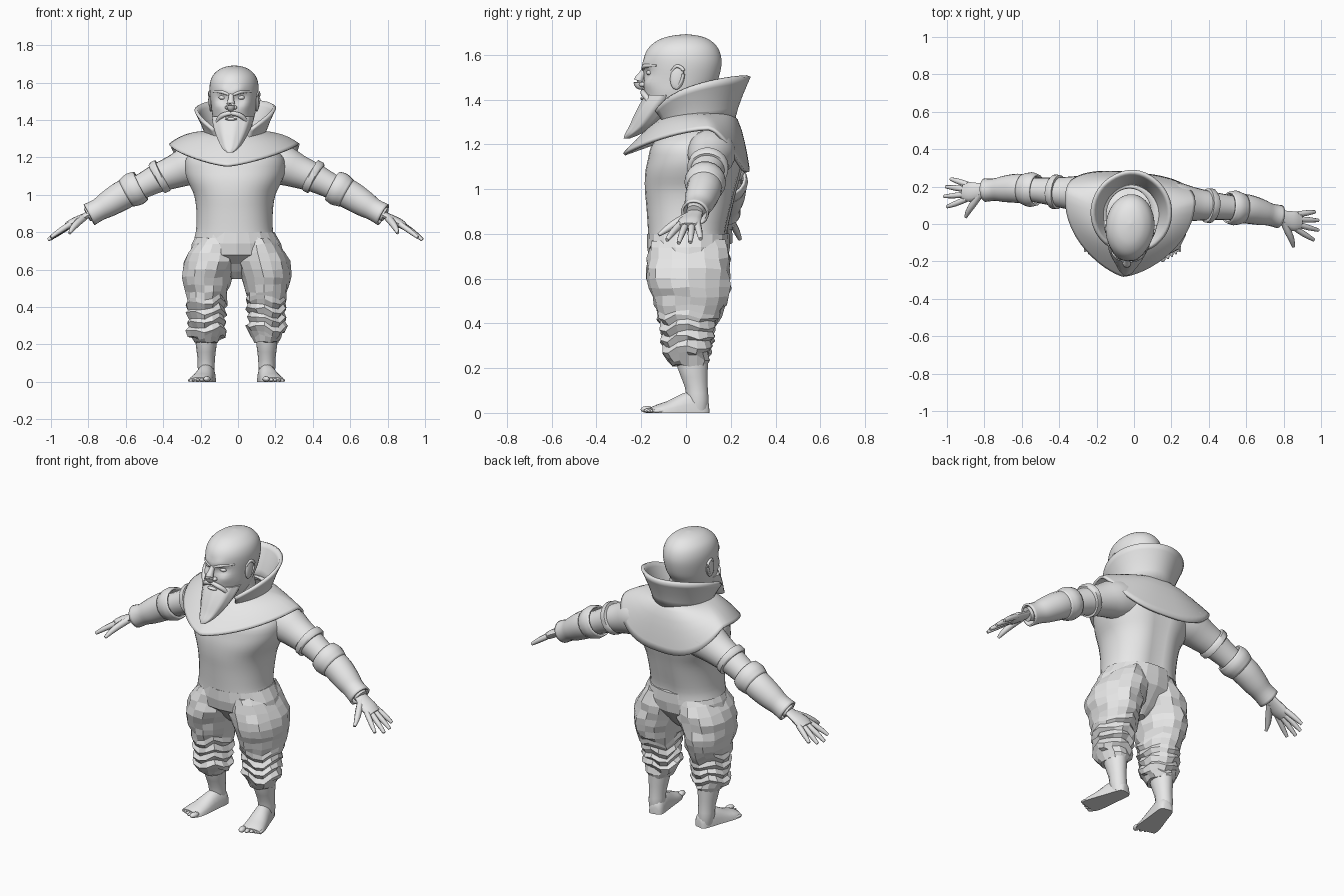
import bpy, bmesh, math, random
from mathutils import Vector, Matrix

random.seed(4)
cube = bpy.data.objects.get("Cube")
if cube:
    bpy.data.objects.remove(cube)

grey = bpy.data.materials.new("plain grey")
grey.use_nodes = True
grey.diffuse_color = (0.8, 0.8, 0.8, 1)
grey.node_tree.nodes["Principled BSDF"].inputs["Base Color"].default_value = (0.8, 0.8, 0.8, 1)

# The upper body is turned slightly about its own axis
PIVOT = Matrix.Translation((0, 0.13, 0))
TURN = Matrix.Translation((-0.008, 0, 0)) @ PIVOT @ Matrix.Rotation(-0.09, 4, 'Z') @ PIVOT.inverted()
STILL = Matrix.Translation((-0.008, 0, 0))


def finish(name, bm, place=TURN, smooth=50, thick=0):
    bmesh.ops.recalc_face_normals(bm, faces=bm.faces)
    mesh = bpy.data.meshes.new(name)
    bm.to_mesh(mesh)
    bm.free()
    mesh.transform(place)
    mesh.materials.append(grey)
    obj = bpy.data.objects.new(name, mesh)
    bpy.context.collection.objects.link(obj)
    if thick:
        mod = obj.modifiers.new("thickness", 'SOLIDIFY')
        mod.thickness, mod.offset = thick, 0
    if smooth:
        bpy.ops.object.select_all(action='DESELECT')
        obj.select_set(True)
        bpy.context.view_layer.objects.active = obj
        bpy.ops.object.shade_smooth_by_angle(angle=math.radians(smooth))


def skin(rings, closed=True, caps=True):
    """Bridge a list of point rings into a surface."""
    bm = bmesh.new()
    rows = [[bm.verts.new(p) for p in ring] for ring in rings]
    n = len(rows[0])
    for a, b in zip(rows, rows[1:]):
        for i in range(n if closed else n - 1):
            j = (i + 1) % n
            bm.faces.new((a[i], a[j], b[j], b[i]))
    if caps:
        bm.faces.new(rows[0])
        bm.faces.new(rows[-1])
    return bm


def resample(rows, k):
    """Smooth a table of profile rows with k steps per span."""
    out = []
    for i in range(len(rows) - 1):
        p0, p1, p2, p3 = rows[max(i - 1, 0)], rows[i], rows[i + 1], rows[min(i + 2, len(rows) - 1)]
        for s in range(k):
            t = s / k
            out.append([b + t / 2 * (c - a + t * (2*a - 5*b + 4*c - d + t * (3*(b - c) + d - a)))
                        for a, b, c, d in zip(p0, p1, p2, p3)])
    return out + [list(rows[-1])]


def power(v, p):
    return math.copysign(abs(v) ** p, v)


def loft(rows, n=28, k=3, p=1.0, x=0, ripple=0, jitter=0):
    """Stack ellipses given as (y centre, z, x radius, y radius)."""
    rings = []
    for cy, z, rx, ry in resample(rows, k):
        ring = []
        for i in range(n):
            a = math.tau * i / n
            r = 1 + ripple * math.cos(9 * a) + random.uniform(-jitter, jitter)
            ring.append((x + rx * r * power(math.cos(a), p), cy + ry * r * power(math.sin(a), p),
                         z + random.uniform(-jitter, jitter) * 0.1))
        rings.append(ring)
    return skin(rings)


def tube(rows, n=14, k=3, flat=1.0, caps=True):
    """Sweep a round section along rows of (x, y, z, radius)."""
    rows = resample(rows, k)
    pts = [Vector(r[:3]) for r in rows]
    rings = []
    for i, p in enumerate(pts):
        t = (pts[min(i + 1, len(pts) - 1)] - pts[max(i - 1, 0)]).normalized()
        u = t.cross(Vector((0, 0, 1))).normalized()
        v = t.cross(u)
        r = rows[i][3]
        rings.append([p + r * (math.cos(a) * u + math.sin(a) * flat * v)
                      for a in (math.tau * j / n for j in range(n))])
    return skin(rings, caps=caps)


def ball(centre, size, tilt=0):
    bm = bmesh.new()
    bmesh.ops.create_uvsphere(bm, u_segments=16, v_segments=10, radius=1)
    bm.transform(Matrix.Translation(centre) @ Matrix.Rotation(tilt, 4, 'X') @ Matrix.Diagonal((*size, 1)))
    return bm


# Torso and neck, with a groove along the spine
torso = loft([(.01, .77, .215, .178), (.01, .82, .205, .18), (.018, .92, .205, .195), (.024, 1.0, .218, .208),
              (.034, 1.07, .25, .216), (.045, 1.13, .268, .215), (.05, 1.2, .26, .2),
              (.06, 1.26, .19, .15), (.03, 1.31, .11, .1), (.01, 1.44, .09, .09)], n=36, p=0.9)
for v in torso.verts:
    if v.co.y > .1:
        v.co.y -= .018 * math.exp(-(v.co.x / .045) ** 2)
finish("torso", torso)

# Head, with the face pushed in and out around sockets, brows, cheeks and mouth
head = loft([(-.03, 1.33, .07, .09), (-.045, 1.38, .1, .13), (-.04, 1.43, .114, .15),
             (-.025, 1.48, .121, .165), (-.016, 1.55, .13, .174), (-.015, 1.6, .128, .17),
             (-.012, 1.64, .112, .148), (-.008, 1.67, .08, .108), (-.004, 1.685, .045, .06),
             (0, 1.692, .004, .004)], n=44, k=4)
for v in head.verts:
    if v.co.y < -.03:
        for bx, bz, r, push in ((.05, 1.52, .026, .022), (.045, 1.552, .028, -.014),
                                (.075, 1.475, .03, -.014), (0, 1.415, .025, .012), (0, 1.545, .02, -.008)):
            d = (abs(v.co.x) - bx) ** 2 + (v.co.z - bz) ** 2
            v.co.y += push * math.exp(-d / r ** 2)
finish("head", head)
finish("beard", loft([(-.095, 1.42, .112, .085), (-.122, 1.38, .105, .083), (-.158, 1.33, .088, .073),
                      (-.198, 1.28, .064, .056), (-.24, 1.245, .04, .034), (-.268, 1.225, .014, .012)],
                     n=36, ripple=0.03))
finish("nose", tube([(0, -.176, 1.55, .012), (0, -.197, 1.515, .015), (0, -.213, 1.485, .022),
                     (0, -.21, 1.465, .02), (0, -.19, 1.455, .012)]))
finish("lower_lip", ball((0, -.192, 1.405), (.032, .014, .008)))
for s, side in ((1, "left"), (-1, "right")):
    finish(side + "_nostril", ball((s * .02, -.193, 1.467), (.013, .016, .011)))
    finish(side + "_eye", ball((s * .049, -.157, 1.52), (.021, .017, .012)))
    finish(side + "_eyebrow", tube([(s * .012, -.191, 1.535, .007), (s * .05, -.18, 1.55, .01),
                                    (s * .1, -.122, 1.552, .005)], n=8))
    finish(side + "_moustache", tube([(0, -.192, 1.437, .011), (s * .04, -.188, 1.428, .013),
                                      (s * .07, -.168, 1.405, .012), (s * .088, -.148, 1.37, .006)], n=10))
    finish(side + "_ear", ball((s * .124, -.028, 1.5), (.011, .032, .056), -.15))
    finish(side + "_ear_rim", tube([(s * .125, -.055, 1.525, .005), (s * .13, -.03, 1.55, .008),
                                    (s * .134, 0, 1.53, .008), (s * .13, -.01, 1.48, .007),
                                    (s * .122, -.035, 1.45, .007)], n=8))

# Tall open collar, highest at the back
STEPS = 40
collar = []
for f in (0, .3, .6, .85, 1):
    flare, ring = f ** 1.3, []
    for i in range(STEPS + 1):
        t = 2 * i / STEPS - 1
        a = t * math.radians(150)
        back = 1 + .03 * max(math.cos(a), 0) ** 8
        low, high = 1.31 - .03 * abs(t), 1.505 - .15 * abs(t) ** 2.5
        ring.append(((.145 + .065 * flare) * math.sin(a),
                     .05 + .01 * f + (.155 + .06 * flare) * back * math.cos(a), low + (high - low) * f))
    collar.append(ring)
finish("collar", skin(collar, closed=False, caps=False), thick=.018)

# Shoulder mantle: pointed in front, flat over the shoulders, hanging at the back
mantle = []
for f in (0, .2, .4, .6, .75, .86, .94, 1):
    ring = []
    for i in range(56):
        a = math.tau * i / 56
        c, s = math.cos(a), math.sin(a)
        back, front = max(c, 0), max(-c, 0)
        rim = Vector((.345 * power(s, .75 if c > 0 else 1.45), .13 + .14 * back ** .8 - .41 * front,
                      1.268 - .193 * back ** 1.4 - .113 * front ** 1.6))
        neck = Vector((.12 * s, .05 + .14 * c, 1.335 - .01 * front))
        p = neck.lerp(rim, f)
        p.z = neck.z + (rim.z - neck.z) * f ** (2.6 - 1.4 * front - .2 * back)
        p.x -= .012
        ring.append(p)
    mantle.append(ring)
finish("mantle", skin(mantle, caps=False), thick=.014)

# Arms, gauntlets and hands
Y, PALM = .135, .098
for s, side in ((1, "left"), (-1, "right")):
    def limb(name, rows, **kw):
        thick = kw.pop("thick", 0)
        finish(side + "_" + name, tube([(s * x, y, z, r) for x, y, z, r in rows], **kw), thick=thick)

    limb("arm", [(.14, Y, 1.17, .1), (.24, Y, 1.16, .108), (.33, Y, 1.125, .09), (.42, Y, 1.09, .077),
                 (.52, Y, 1.04, .066), (.6, Y, 1.0, .062), (.7, Y - .01, .945, .052), (.8, Y - .025, .893, .038)], n=20)
    limb("arm_band", [(.393, Y, 1.106, .083), (.398, Y, 1.103, .092), (.424, Y, 1.091, .092),
                      (.429, Y, 1.088, .083)], n=22, k=1)
    limb("gauntlet", [(.52, Y, 1.045, .08), (.56, Y, 1.025, .073), (.62, Y, .993, .073),
                      (.69, Y - .01, .95, .065), (.74, Y - .018, .92, .055), (.79, Y - .025, .893, .058)],
         n=20, caps=False, thick=.01)
    limb("elbow_cuff", [(.515, Y, 1.048, .08), (.55, Y, 1.03, .088), (.59, Y, 1.008, .076)],
         n=18, caps=False, thick=.01)
    limb("palm", [(.77, Y - .02, .908, .034), (.82, PALM + .005, .88, .043), (.87, PALM - .005, .853, .053),
                  (.905, PALM - .005, .832, .046)], flat=.45)
    # Four fanned fingers, each dropping towards its tip
    for i, reach in enumerate((.085, .105, .1, .078)):
        y0, fan = PALM - .045 + .026 * i, (-.05, -.022, .004, .022)[i]
        limb("finger_%d" % (i + 1), [(.885, y0, .843, .016), (.9 + reach * .5, y0 + fan * .6, .83 - reach * .3, .0145),
                                     (.9 + reach, y0 + fan, .83 - reach * .68, .009)], n=8)
    limb("thumb", [(.815, PALM - .01, .88, .02), (.845, PALM - .065, .85, .019), (.868, PALM - .108, .82, .015),
                   (.88, PALM - .142, .795, .008)], n=8)

# Baggy breeches with creased, faceted cloth
finish("breeches_seat", loft([(.01, .8, .205, .185), (.01, .74, .238, .186), (.012, .68, .25, .172),
                              (.02, .63, .19, .12), (.02, .59, .1, .09), (.02, .55, .03, .05)],
                             n=20, k=1, jitter=.015), STILL, smooth=0)
thigh = [(.01, .77, .085, .165), (.01, .69, .137, .185), (.01, .6, .139, .189), (.02, .52, .122, .174),
         (.015, .45, .105, .148)]
folds = [(.012 - .001 * i, .45 - .024 * i, (.108 if i % 2 else .096) + random.uniform(-.004, .004),
          (.142 if i % 2 else .128) - .004 * i) for i in range(1, 9)]
hem = [(.012, .238, .082, .095), (.015, .212, .064, .08)]
for s, side in ((1, "left"), (-1, "right")):
    leg = loft(resample(thigh, 2) + folds + hem, n=15, k=1, x=s * .16, jitter=.055)
    for v in leg.verts:
        v.co.x -= s * .25 * max(0, v.co.z - .56)
        v.co.z += .018 * math.sin(23 * v.co.y + 31 * v.co.x) if .24 < v.co.z < .46 else 0
    finish(side + "_breeches_leg", leg, STILL, smooth=0)

    # Shin and bare foot turned outwards
    finish(side + "_shin", loft([(.025, .27, .06, .075), (.03, .2, .056, .069), (.045, .12, .046, .053),
                                 (.052, .06, .045, .05), (.052, .01, .037, .045)], n=14, k=2, x=s * .162), STILL)
    place = STILL @ Matrix.Translation((s * .162, .02, 0)) @ Matrix.Rotation(s * .22, 4, 'Z')
    sole = []
    for y, w, h in resample([(.082, .02, .04), (.07, .038, .075), (.02, .046, .1), (-.04, .052, .085),
                             (-.1, .06, .055), (-.15, .063, .038), (-.182, .056, .024)], 2):
        arc = [math.pi * i / 10 for i in range(11)]
        sole.append([(w * math.cos(a), y, h * math.sin(a) ** .8 if 0 < a < 3.14 else 0) for a in arc])
    finish(side + "_foot", skin(sole), place)
    for i in range(5):
        size = .018 if i == 0 else .0135 - .001 * i
        toe = ball((s * (-.042 + .024 * i - (.004 if i == 0 else 0)), -.188 + .008 * i, size * .85),
                   (size, .03, size * .85))
        finish("%s_toe_%d" % (side, i + 1), toe, place)
